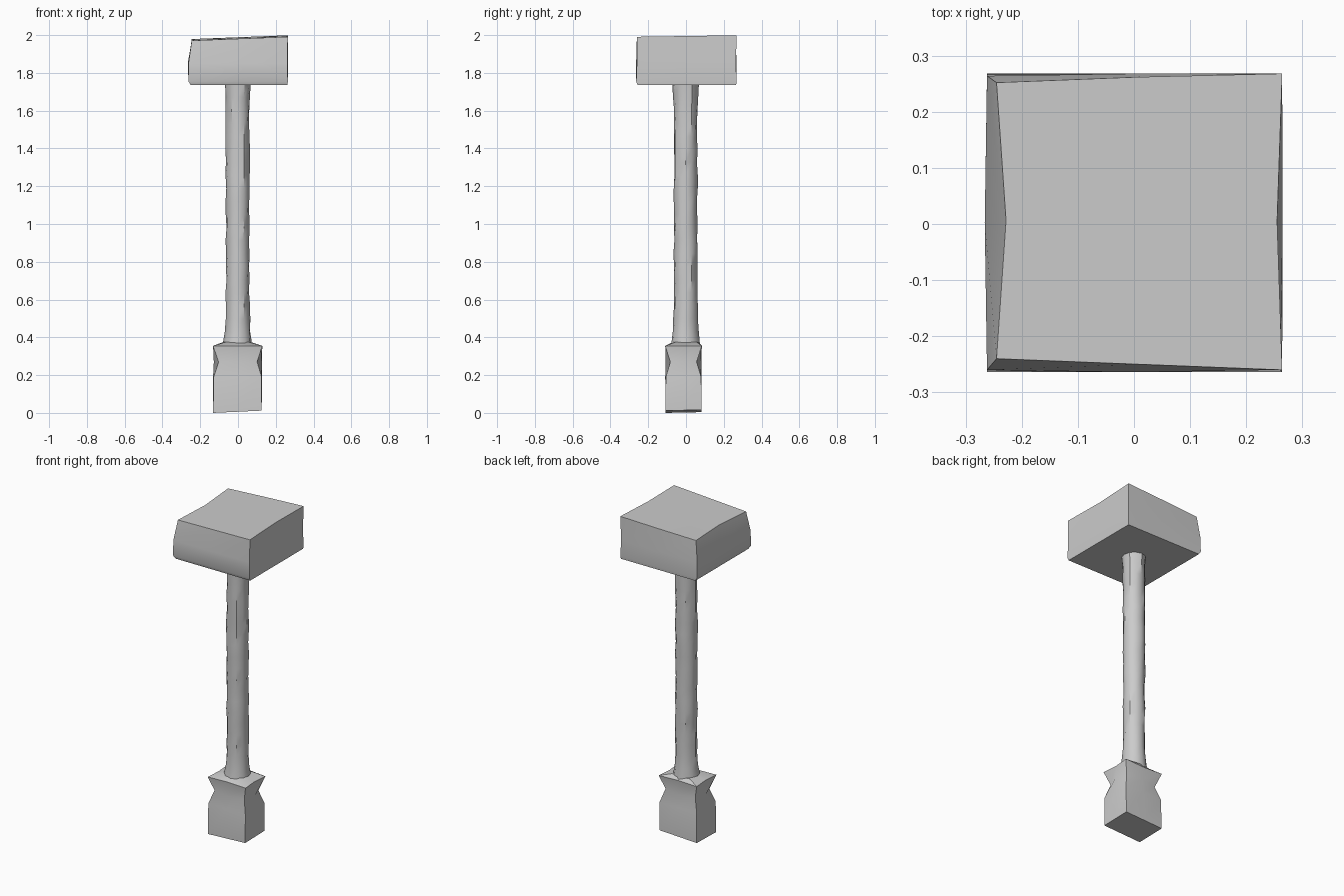
import bpy, bmesh, math, random
from mathutils import Vector

random.seed(4)
if "Cube" in bpy.data.objects:
    bpy.data.objects.remove(bpy.data.objects["Cube"], do_unlink=True)

stone = bpy.data.materials.new("grey stone")
stone.use_nodes = True
GREY = (0.6, 0.6, 0.6, 1)
stone.diffuse_color = GREY
stone.node_tree.nodes["Principled BSDF"].inputs["Base Color"].default_value = GREY


def loft(name, rings, angle):
    """Skin a stack of equal-sized rings, cap both ends."""
    bm = bmesh.new()
    loops = [[bm.verts.new(p) for p in ring] for ring in rings]
    n = len(loops[0])
    for low, high in zip(loops, loops[1:]):
        for i in range(n):
            j = (i + 1) % n
            bm.faces.new((low[i], low[j], high[j], high[i]))
    for loop, end in ((loops[0], -1), (loops[-1], 1)):
        centre = bm.verts.new(sum((v.co for v in loop), Vector()) / n)
        for i in range(n):
            bm.faces.new((loop[i], loop[(i + 1) % n], centre))
    bmesh.ops.recalc_face_normals(bm, faces=bm.faces)
    mesh = bpy.data.meshes.new(name)
    bm.to_mesh(mesh)
    bm.free()
    mesh.materials.append(stone)
    obj = bpy.data.objects.new(name, mesh)
    bpy.context.collection.objects.link(obj)
    bpy.ops.object.select_all(action="DESELECT")
    obj.select_set(True)
    bpy.context.view_layer.objects.active = obj
    bpy.ops.object.shade_smooth_by_angle(angle=math.radians(angle))
    return obj


def block_ring(z, x0, x1, y0, y1, tilt_x=0, tilt_y=0, pinch=0, dent=0):
    """Rectangle of corners and side middles; pinch moves corners in, dent the middles."""
    cx, cy = (x0 + x1) / 2, (y0 + y1) / 2
    hx, hy = (x1 - x0) / 2, (y1 - y0) / 2
    signs = [(-1, -1), (0, -1), (1, -1), (1, 0), (1, 1), (0, 1), (-1, 1), (-1, 0)]
    ring = []
    for sx, sy in signs:
        inset = pinch if sx and sy else dent
        ring.append(Vector((cx + sx * (hx - inset), cy + sy * (hy - inset),
                            z + sx * tilt_x + sy * tilt_y)))
    return ring


# Capital: leaning block, bulging on its right side
capital = [
    block_ring(1.735, -0.25, 0.262, -0.255, 0.265),
    block_ring(1.755, -0.262, 0.264, -0.264, 0.268),
    block_ring(1.85, -0.266, 0.265, -0.264, 0.268, pinch=0.004),
    block_ring(1.985, -0.245, 0.264, -0.25, 0.262, 0.01, 0.004),
]
capital[-1][0].y += 0.01
capital[-1][2].y -= 0.01
capital[-1][4].y += 0.006
capital[-1][6].y -= 0.01
capital[-1][7].x += 0.017
capital[-1][3].x -= 0.009
loft("capital_block", capital, 32)

# Base: block with pinched corners below its upper rim
loft("base_block", [
    block_ring(0.008, -0.132, 0.125, -0.108, 0.083, 0.006, 0.002),
    block_ring(0.19, -0.132, 0.128, -0.11, 0.083, pinch=0.003),
    block_ring(0.27, -0.128, 0.126, -0.108, 0.081, pinch=0.025),
    block_ring(0.355, -0.132, 0.129, -0.11, 0.084, dent=0.008),
    block_ring(0.375, -0.078, 0.068, -0.068, 0.068, pinch=0.012),
], 30)

# Shaft: roughly hewn round post, flared at both ends
SIDES, STEPS = 12, 20
shaft = []
for k in range(STEPS + 1):
    t = k / STEPS
    z = 0.36 + 1.38 * t
    flare = 0.016 * math.exp(-t * 22) + 0.007 * math.exp(-(1 - t) * 22)
    ring = []
    for i in range(SIDES):
        a = math.tau * i / SIDES
        r = 0.062 + flare + random.uniform(-0.003, 0.003)
        ring.append(Vector((r * math.cos(a) - 0.001, r * math.sin(a) - 0.002, z)))
    shaft.append(ring)
loft("shaft", shaft, 35)
